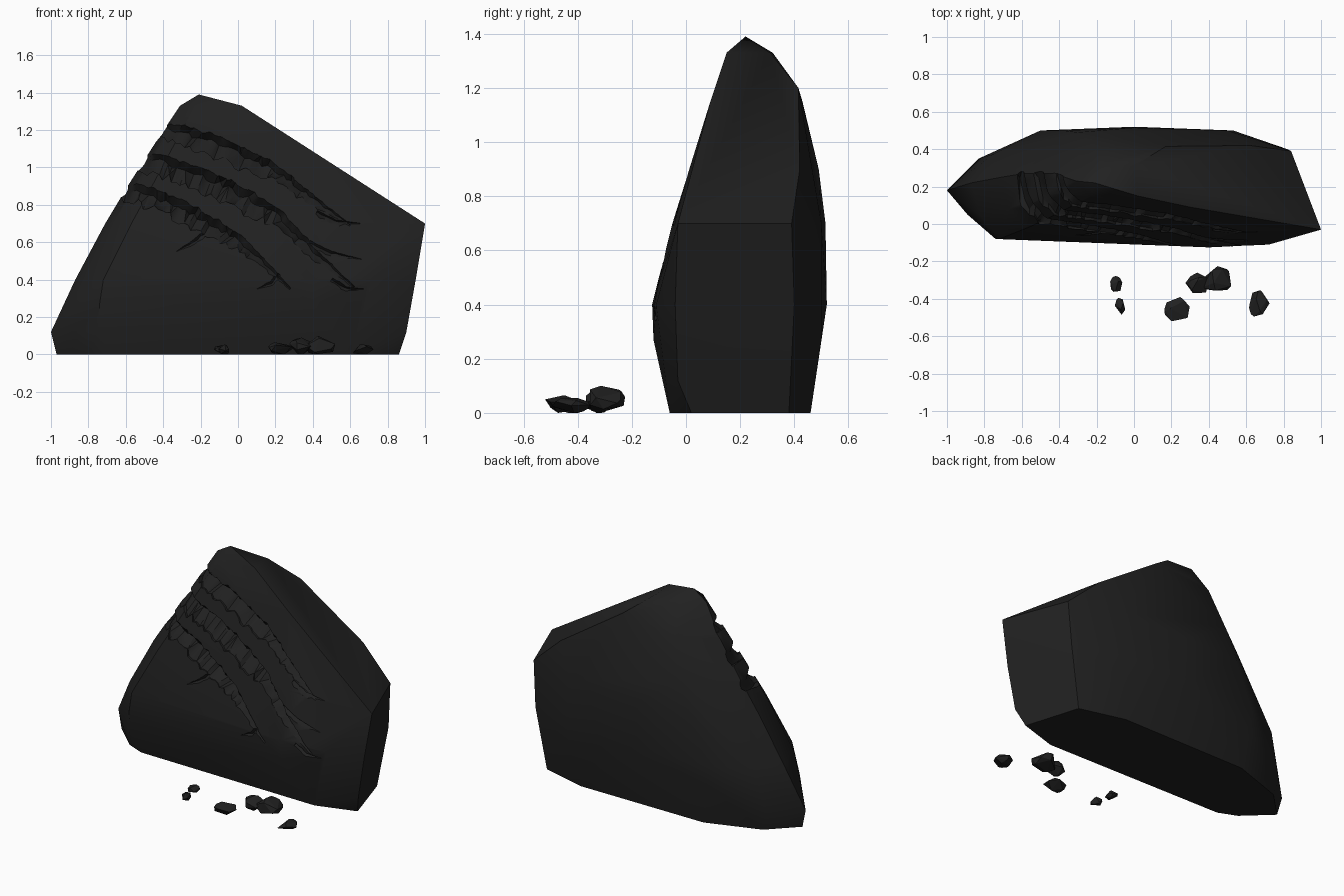
import bpy, bmesh, math, random
from mathutils import Vector
from mathutils.bvhtree import BVHTree

random.seed(7)
cube = bpy.data.objects.get("Cube")
if cube:
    bpy.data.objects.remove(cube, do_unlink=True)

stone = bpy.data.materials.new("dark stone")
stone.use_nodes = True
stone.diffuse_color = (0.015, 0.015, 0.015, 1)
bsdf = next(n for n in stone.node_tree.nodes if n.type == 'BSDF_PRINCIPLED')
bsdf.inputs["Base Color"].default_value = stone.diffuse_color
bsdf.inputs["Roughness"].default_value = 0.9


def make_object(name, bm):
    mesh = bpy.data.meshes.new(name)
    bm.to_mesh(mesh)
    mesh.materials.append(stone)
    obj = bpy.data.objects.new(name, mesh)
    bpy.context.collection.objects.link(obj)
    return obj


def hull(points):
    bm = bmesh.new()
    for p in points:
        bm.verts.new(p)
    out = bmesh.ops.convex_hull(bm, input=bm.verts[:])
    loose = {g for g in out["geom_interior"] + out["geom_unused"]
             if isinstance(g, bmesh.types.BMVert)}
    bmesh.ops.delete(bm, geom=list(loose), context='VERTS')
    bmesh.ops.recalc_face_normals(bm, faces=bm.faces[:])
    return bm


# Slab: horizontal cross-sections wrapped in one hull
sections = {
    0.0: [(-.97, .17), (-.8, .01), (-.68, -.04), (.6, -.06), (.86, .02), (.75, .38), (.45, .46), (-.45, .46), (-.8, .34)],
    0.12: [(-1, .18), (-.89, .05), (-.75, -.06), (.9, -.03), (-.83, .35)],
    0.27: [(-.85, .03), (-.74, -.08), (.4, -.12), (.5, .5), (-.5, .49)],
    0.4: [(-.87, .22), (-.82, .04), (-.72, -.08), (.4, -.125), (.72, -.11), (.95, -.04), (.82, .4), (.53, .5), (0, .52), (-.5, .5), (-.76, .37)],
    0.7: [(-.71, .25), (-.67, .08), (-.57, -.02), (.4, -.05), (1, -.03), (.84, .39), (.5, .5), (0, .515), (-.38, .5)],
    0.9: [(-.59, .27), (-.55, .11), (-.46, .03), (.55, .03), (.62, .42), (-.3, .49)],
    1.15: [(-.43, .27), (-.4, .16), (-.32, .1), (.3, .09), (-.22, .43)],
    1.2: [(.17, .415), (-.1, .41)],
    1.33: [(-.31, .23), (-.23, .15), (.02, .15), (0, .31), (-.18, .32)],
    1.39: [(-.21, .22)],
}
bm = hull([(x, y, z) for z, ring in sections.items() for x, y in ring])
surface = BVHTree.FromBMesh(bm)
slab = make_object("rock_slab", bm)
bm.free()


def depth_at(x, z):
    hit = surface.ray_cast(Vector((x, -2, z)), Vector((0, 1, 0)))[0]
    return hit.y if hit else 0.28


def gash_cutter(path, width, depth, step=0.025):
    """Jagged, tapering V-shaped wedge following the slab's front."""
    pts = [Vector(p) for p in path]
    samples = []
    for a, b in zip(pts, pts[1:]):
        n = max(2, round((b - a).length / step))
        samples += [a.lerp(b, i / n) for i in range(n)]
    samples.append(pts[-1])
    bm = bmesh.new()
    rings = []
    last = len(samples) - 1
    for i, p in enumerate(samples):
        t = (samples[min(i + 1, last)] - samples[max(i - 1, 0)]).normalized()
        up = Vector((-t.y, t.x))
        taper = min(1, 0.12 + 1.8 * (1 - i / last))
        y = depth_at(p.x, p.y)
        top = width * taper * random.uniform(0.4, 0.6)
        low = -width * taper * random.uniform(0.35, 0.75)
        deep = depth * taper * random.uniform(0.8, 1.15)
        shape = [(top, y - 0.3), (low, y - 0.3), (low, y - 0.005),
                 (width * taper * random.uniform(-0.1, 0.15), y + deep), (top, y - 0.005)]
        rings.append([bm.verts.new((p.x + up.x * s, d, p.y + up.y * s)) for s, d in shape])
    for r, q in zip(rings, rings[1:]):
        for j in range(len(r)):
            k = (j + 1) % len(r)
            bm.faces.new((r[j], r[k], q[k], q[j]))
    bm.faces.new(rings[0])
    bm.faces.new(rings[-1])
    bmesh.ops.triangulate(bm, faces=bm.faces[:])
    bmesh.ops.recalc_face_normals(bm, faces=bm.faces[:])
    obj = make_object("gash_cutter", bm)
    obj.hide_render = True
    bm.free()
    return obj


# Three long claw gashes, then thin cracks splitting off their ends
gashes = [
    ([(-.52, 1.23), (-.36, 1.2), (-.1, 1.12), (.2, .98), (.4, .83), (.6, .69)], .115, .06),
    ([(-.62, 1.07), (-.42, 1.03), (-.1, .91), (.2, .75), (.4, .55), (.62, .36)], .12, .065),
    ([(-.72, .91), (-.52, .87), (-.3, .78), (0, .61), (.18, .45), (.28, .35)], .11, .06),
    ([(.42, .76), (.52, .71), (.66, .7)], .03, .02),
    ([(.38, .6), (.5, .54), (.66, .51)], .03, .02),
    ([(.5, .4), (.58, .35), (.68, .35)], .03, .02),
    ([(-.16, .66), (-.24, .6), (-.33, .55)], .03, .02),
    ([(.22, .43), (.18, .38), (.1, .35)], .03, .02),
]
bpy.context.view_layer.objects.active = slab
for spec in gashes:
    cutter = gash_cutter(*spec)
    mod = slab.modifiers.new("gash", 'BOOLEAN')
    mod.operation = 'DIFFERENCE'
    mod.solver = 'EXACT'
    mod.object = cutter
    bpy.ops.object.modifier_apply(modifier=mod.name)
    bpy.data.objects.remove(cutter, do_unlink=True)

bpy.ops.object.select_all(action='DESELECT')
slab.select_set(True)
bpy.ops.object.shade_smooth_by_angle(angle=math.radians(36))

# Chips of stone on the ground: centre x, y and size x, y, z
chips = [
    (-.095, -.32, .065, .085, .05), (-.075, -.44, .055, .09, .055),
    (.23, -.455, .135, .13, .065), (.34, -.315, .13, .11, .09),
    (.44, -.29, .16, .13, .1), (.67, -.425, .11, .14, .055),
]
for i, (cx, cy, *size) in enumerate(chips, 1):
    cloud = [Vector([random.gauss(0, 1) for _ in range(3)]).normalized() for _ in range(17)]
    lo = [min(v[a] for v in cloud) for a in range(3)]
    hi = [max(v[a] for v in cloud) for a in range(3)]
    base = (cx - size[0] / 2, cy - size[1] / 2, 0)
    bm = hull([[base[a] + size[a] * (v[a] - lo[a]) / (hi[a] - lo[a]) for a in range(3)] for v in cloud])
    make_object(f"stone_chip_{i}", bm)
    bm.free()
